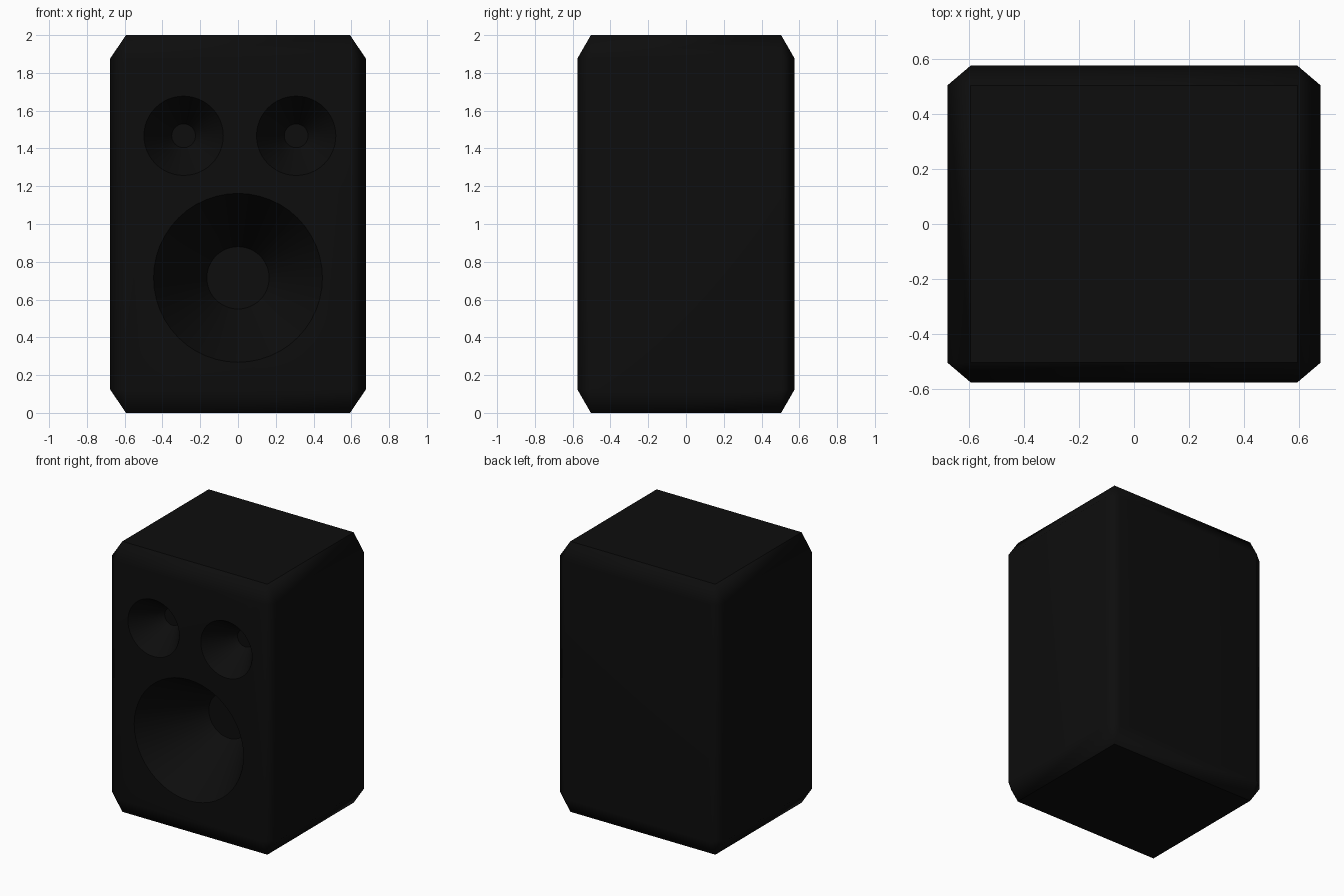
import bpy, bmesh, math
from mathutils import Matrix, Vector

if "Cube" in bpy.data.objects:
    bpy.data.objects.remove(bpy.data.objects["Cube"])

HALF_X, HALF_Y = 0.677, 0.575
black = bpy.data.materials.new("matte black")
black.diffuse_color = (0.004, 0.004, 0.004, 1)
black.use_nodes = True
black.node_tree.nodes["Principled BSDF"].inputs["Base Color"].default_value = black.diffuse_color


def add_object(name, bm):
    mesh = bpy.data.meshes.new(name)
    bm.to_mesh(mesh)
    bm.free()
    mesh.materials.append(black)
    obj = bpy.data.objects.new(name, mesh)
    bpy.context.collection.objects.link(obj)
    return obj


# Cabinet: chamfered cube stretched to the speaker's proportions
bm = bmesh.new()
bmesh.ops.create_cube(bm, size=2)
bmesh.ops.bevel(bm, geom=bm.edges[:], offset=0.124, segments=1,
                affect='EDGES', profile=0.5)
bmesh.ops.scale(bm, vec=(HALF_X, HALF_Y, 1), verts=bm.verts)
bmesh.ops.translate(bm, vec=(0, 0, 1), verts=bm.verts)
cabinet = add_object("speaker_cabinet", bm)


def cut_driver(name, x, z, rim, cap, depth):
    """Sink a tapered driver recess with a flat cap into the front."""
    extra = 0.05  # cutter reaches past the front face at the same slope
    front = rim + (rim - cap) * extra / depth
    length = depth + extra
    centre = Vector((x, -HALF_Y - extra + length / 2, z))
    bm = bmesh.new()
    bmesh.ops.create_cone(bm, cap_ends=True, segments=48, radius1=cap,
                          radius2=front, depth=length,
                          matrix=Matrix.Translation(centre)
                          @ Matrix.Rotation(math.pi / 2, 4, 'X'))
    cutter = add_object(name + "_cutter", bm)
    cutter.hide_render = True
    mod = cabinet.modifiers.new(name, 'BOOLEAN')
    mod.operation = 'DIFFERENCE'
    mod.solver = 'EXACT'
    mod.object = cutter
    bpy.context.view_layer.objects.active = cabinet
    bpy.ops.object.modifier_apply(modifier=mod.name)
    bpy.data.objects.remove(cutter)


# Two tweeters above one woofer
cut_driver("left_tweeter", -0.288, 1.467, 0.21, 0.063, 0.22)
cut_driver("right_tweeter", 0.308, 1.467, 0.21, 0.063, 0.22)
cut_driver("woofer", 0, 0.715, 0.447, 0.165, 0.47)

# Smooth recess walls and soft chamfers, with crisp rims
bpy.ops.object.select_all(action='DESELECT')
cabinet.select_set(True)
bpy.context.view_layer.objects.active = cabinet
bpy.ops.object.shade_smooth_by_angle(angle=math.radians(50))
weighted = cabinet.modifiers.new("even_faces", 'WEIGHTED_NORMAL')
weighted.keep_sharp = True
